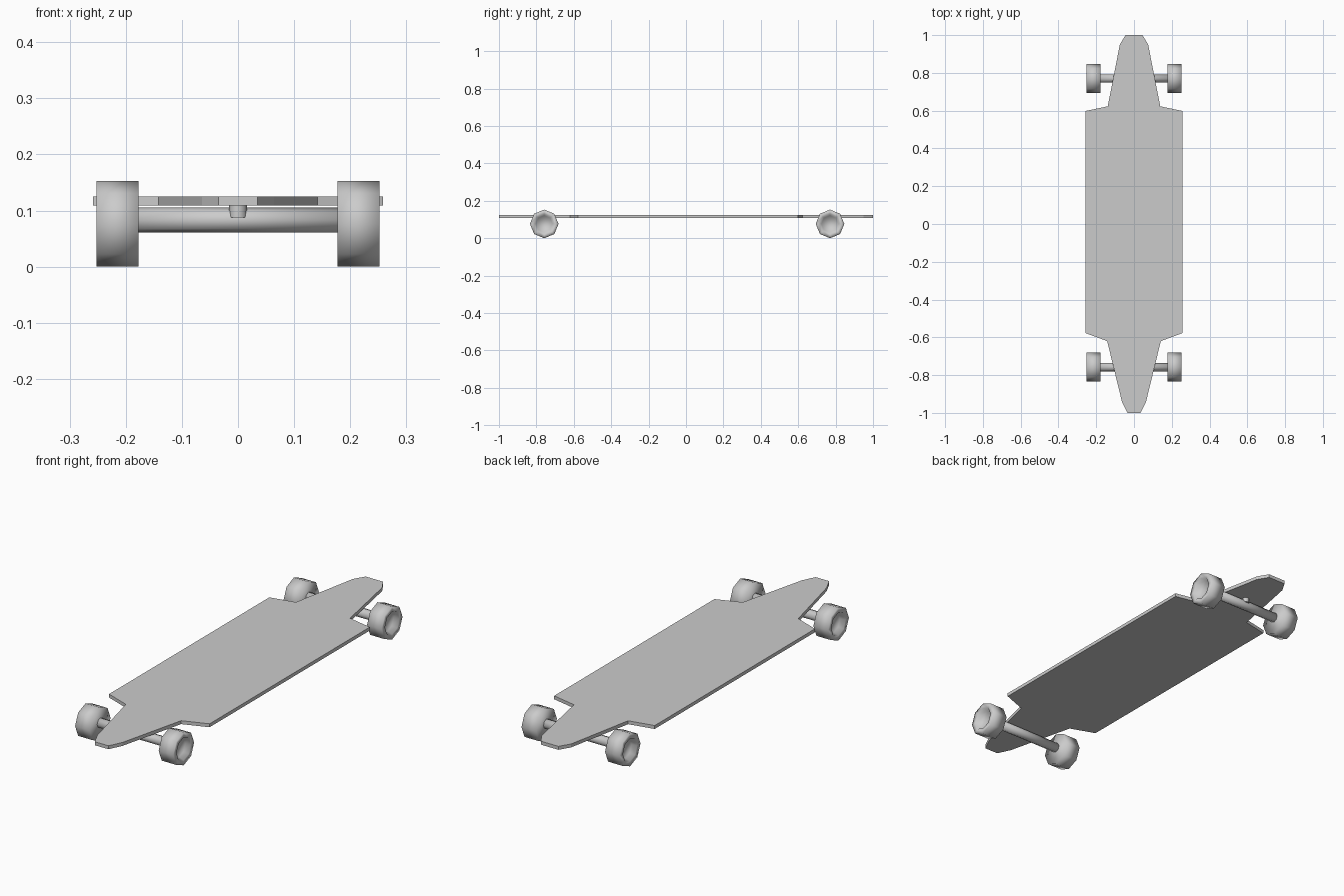
import bpy, bmesh, math

if "Cube" in bpy.data.objects:
    bpy.data.objects.remove(bpy.data.objects["Cube"])


def finish(name, bm, smooth):
    bmesh.ops.recalc_face_normals(bm, faces=bm.faces)
    mesh = bpy.data.meshes.new(name)
    bm.to_mesh(mesh)
    bm.free()
    for p in mesh.polygons:
        p.use_smooth = smooth
    ob = bpy.data.objects.new(name, mesh)
    bpy.context.collection.objects.link(ob)
    return ob


def lathe_x(name, profile, y, z, sides=8):
    """Closed solid of rings (x, radius) around the x axis, a vertex at the top."""
    bm = bmesh.new()
    rings = []
    for x, r in profile:
        rings.append([bm.verts.new((x, y + r * math.sin(2 * math.pi * i / sides),
                                    z + r * math.cos(2 * math.pi * i / sides)))
                      for i in range(sides)])
    for a, b in zip(rings, rings[1:]):
        for i in range(sides):
            j = (i + 1) % sides
            bm.faces.new((a[i], a[j], b[j], b[i]))
    bm.faces.new(rings[0])
    bm.faces.new(rings[-1])
    return finish(name, bm, True)


# Deck: half outline mirrored across x, then extruded
half = [(0.045, 1.0), (0.075, 0.95), (0.139, 0.623), (0.258, 0.598),
        (0.258, -0.577), (0.142, -0.62), (0.064, -0.94), (0.035, -1.0)]
outline = half + [(-x, y) for x, y in reversed(half)]
bm = bmesh.new()
face = bm.faces.new([bm.verts.new((x, y, 0.109)) for x, y in outline])
top = bmesh.ops.extrude_face_region(bm, geom=[face])["geom"]
bmesh.ops.translate(bm, vec=(0, 0, 0.016),
                    verts=[v for v in top if isinstance(v, bmesh.types.BMVert)])
finish("deck", bm, False)

# Wheel profile: closed inner face, dished outer face
wheel = [(0.177, 0.0765), (0.252, 0.0765), (0.252, 0.053), (0.228, 0.045)]

for end, y, out in (("front", -0.758, -1), ("rear", 0.77, 1)):
    # Axle
    lathe_x(end + "_axle", [(-0.19, 0.022), (0.19, 0.022)], y, 0.083)
    # Wheels, left and right
    for side, s in (("left", -1), ("right", 1)):
        lathe_x(f"{end}_{side}_wheel", [(s * x, r) for x, r in wheel], y, 0.0765)
    # Peg joining axle to deck
    bpy.ops.mesh.primitive_cylinder_add(vertices=8, radius=0.016, depth=0.024,
                                        location=(0, y + out * 0.012, 0.1))
    peg = bpy.context.object
    peg.name = end + "_peg"
    bpy.ops.object.shade_smooth_by_angle(angle=math.radians(50))
